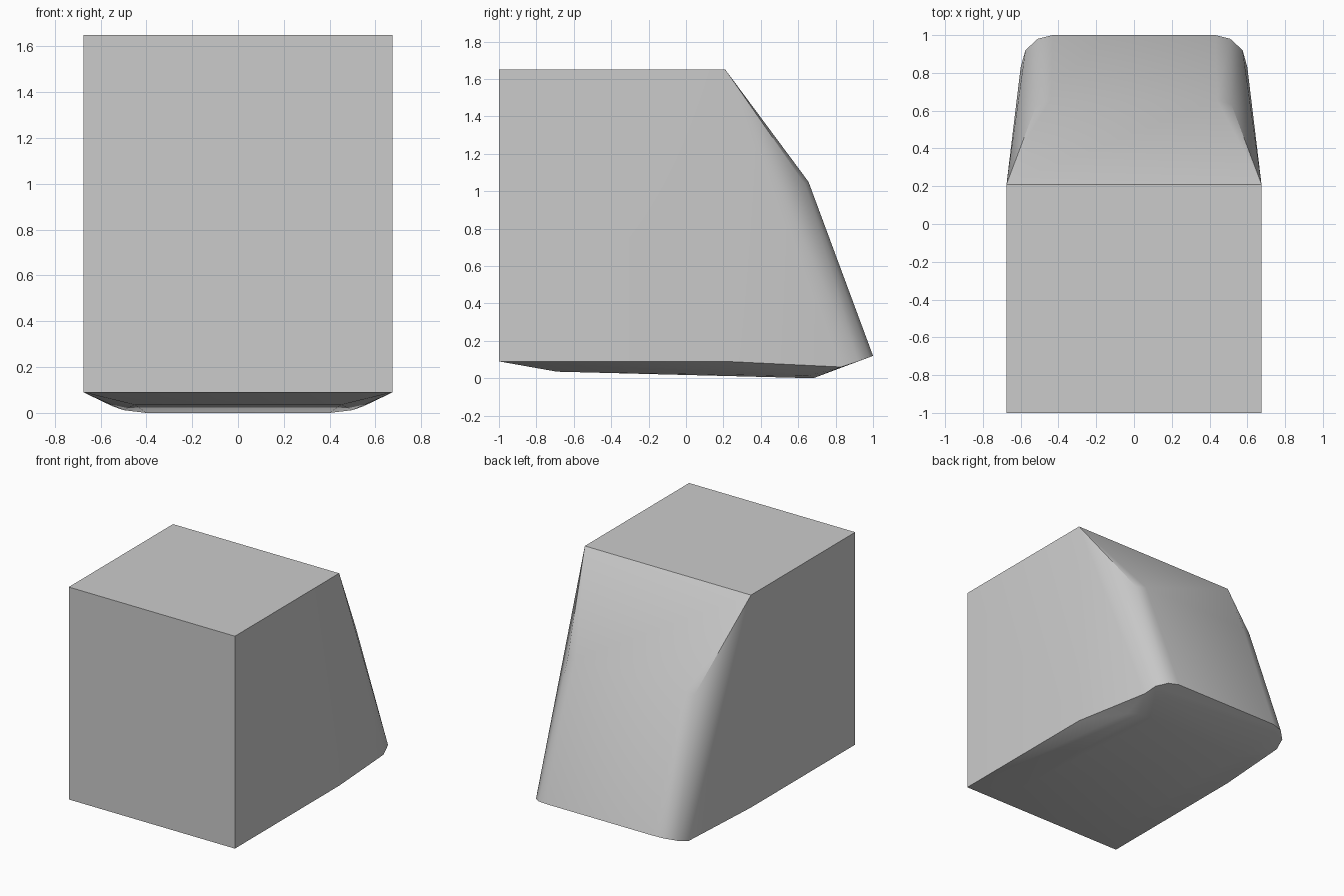
import bpy, bmesh
from math import radians

cube = bpy.data.objects.get("Cube")
if cube:
    bpy.data.objects.remove(cube, do_unlink=True)

grey = bpy.data.materials.new("plain grey")
grey.use_nodes = True
colour = (0.6, 0.6, 0.6, 1)
grey.diffuse_color = colour
grey.node_tree.nodes["Principled BSDF"].inputs["Base Color"].default_value = colour

# Half outlines of the block, mirrored across x
box_corners = [(.675, -1, .09), (.675, -1, 1.65), (.675, .21, 1.65), (.675, .21, .09)]
back_bend = [(.44, .655, 1.05), (.515, .635, 1.04), (.55, .585, 1.03)]
back_rim = [(.6, .83, .06), (.575, .92, .09), (.51, .98, .112), (.43, 1, .12)]
belly = [(.4, .68, 0), (.5, .65, .012), (.55, .58, .03), (.45, -.69, .035)]

bm = bmesh.new()
for x, y, z in box_corners + back_bend + back_rim + belly:
    for side in (1, -1):
        bm.verts.new((side * x, y, z))

# Wrap the outlines in one convex skin
hull = bmesh.ops.convex_hull(bm, input=bm.verts[:])
spare = {v for v in hull["geom_interior"] + hull["geom_unused"]
         if isinstance(v, bmesh.types.BMVert)}
bmesh.ops.delete(bm, geom=list(spare), context="VERTS")
bmesh.ops.dissolve_limit(bm, angle_limit=radians(1), verts=bm.verts[:], edges=bm.edges[:])
bmesh.ops.recalc_face_normals(bm, faces=bm.faces[:])

mesh = bpy.data.meshes.new("tapered_block")
bm.to_mesh(mesh)
bm.free()
mesh.materials.append(grey)
block = bpy.data.objects.new("tapered_block", mesh)
bpy.context.collection.objects.link(block)

# Soft corners, crisp main edges
bpy.ops.object.select_all(action="DESELECT")
block.select_set(True)
bpy.context.view_layer.objects.active = block
bpy.ops.object.shade_smooth_by_angle(angle=radians(30))
